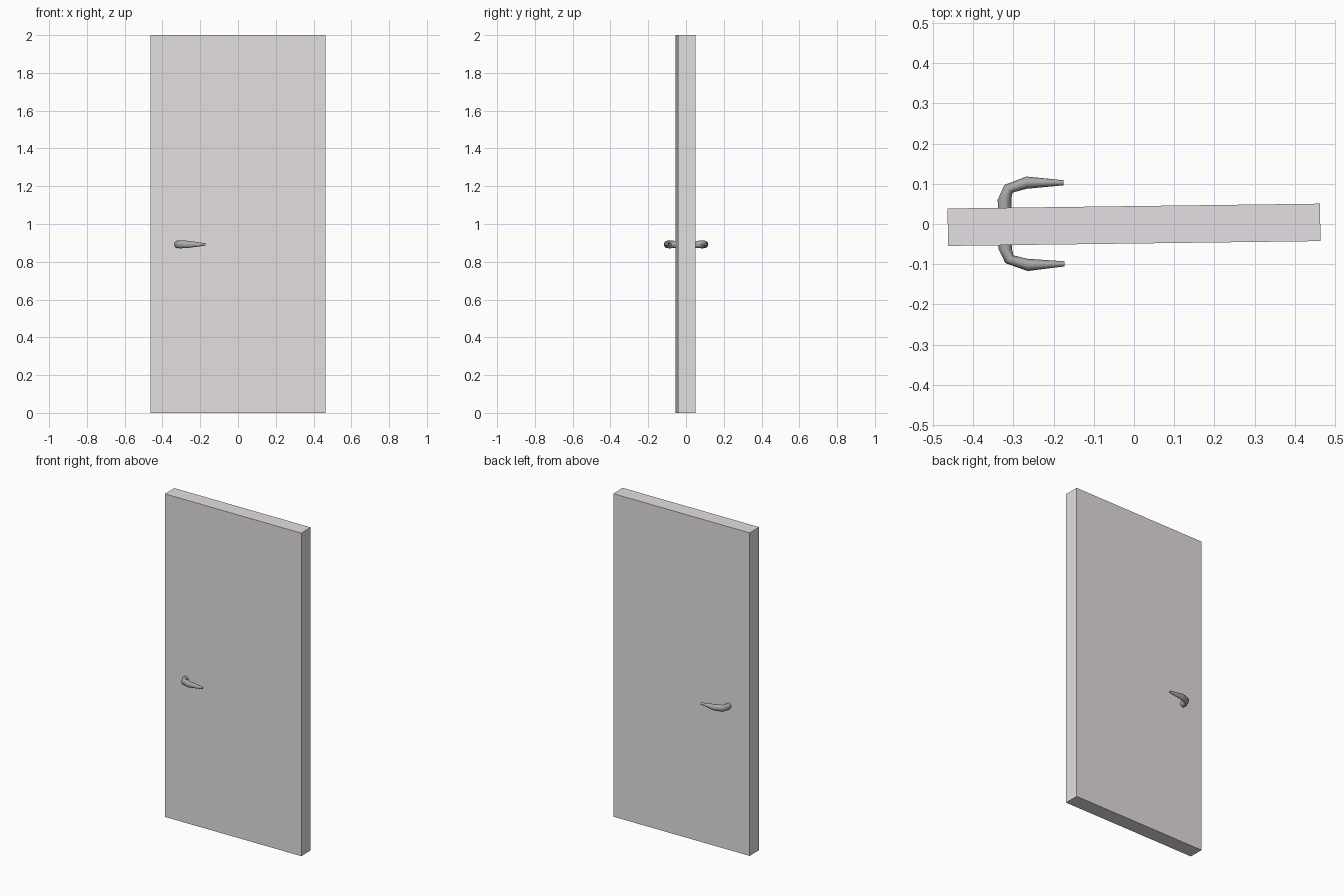
import bpy, bmesh
from math import cos, sin, pi
from mathutils import Matrix, Vector

if "Cube" in bpy.data.objects:
    bpy.data.objects.remove(bpy.data.objects["Cube"])

ANGLE = 0.013  # the door stands slightly ajar
SIDES = 12
TURN = Matrix.Rotation(ANGLE, 4, 'Z')


def material(name, color):
    mat = bpy.data.materials.new(name)
    mat.diffuse_color = color
    mat.use_nodes = True
    mat.node_tree.nodes["Principled BSDF"].inputs["Base Color"].default_value = mat.diffuse_color
    return mat


def add_object(name, bm, mat):
    bmesh.ops.recalc_face_normals(bm, faces=bm.faces)
    mesh = bpy.data.meshes.new(name)
    bm.to_mesh(mesh)
    bm.free()
    mesh.materials.append(mat)
    obj = bpy.data.objects.new(name, mesh)
    bpy.context.collection.objects.link(obj)
    return obj


# Door slab
bm = bmesh.new()
bmesh.ops.create_cube(bm, size=1)
bm.transform(TURN @ Matrix.Translation((0, -0.002, 1)) @ Matrix.Diagonal((0.926, 0.093, 2, 1)))
add_object("door_panel", bm, material("door_paint", (0.78, 0.74, 0.76, 1)))

# Lever handle stations: inner (x, y), outer (x, y), half height
STATIONS = [
    ((-0.304, 0.0), (-0.338, 0.0), 0.019),
    ((-0.304, 0.063), (-0.338, 0.061), 0.019),
    ((-0.301, 0.078), (-0.321, 0.097), 0.021),
    ((-0.266, 0.087), (-0.266, 0.1175), 0.019),
    ((-0.174, 0.0945), (-0.174, 0.107), 0.006),
]


def lever(name, side, mat):
    bm = bmesh.new()
    rings = []
    for inner, outer, h in STATIONS:
        a, b = Vector((*inner, 0)), Vector((*outer, 0))
        mid, half = (a + b) / 2, (b - a) / 2
        ring = []
        for i in range(SIDES):
            t = 2 * pi * i / SIDES
            p = mid + half * cos(t)
            ring.append(bm.verts.new((p.x, side * p.y + 0.004, 0.892 + h * sin(t))))
        rings.append(ring)
    for r0, r1 in zip(rings, rings[1:]):
        for i in range(SIDES):
            j = (i + 1) % SIDES
            bm.faces.new((r0[i], r0[j], r1[j], r1[i]))
    bm.faces.new(rings[0])
    bm.faces.new(rings[-1])
    bm.transform(TURN)
    obj = add_object(name, bm, mat)
    bpy.ops.object.select_all(action='DESELECT')
    obj.select_set(True)
    bpy.context.view_layer.objects.active = obj
    bpy.ops.object.shade_smooth_by_angle(angle=0.9)


# Handles on both faces
metal = material("handle_metal", (0.4, 0.4, 0.4, 1))
lever("front_handle", -1, metal)
lever("back_handle", 1, metal)
